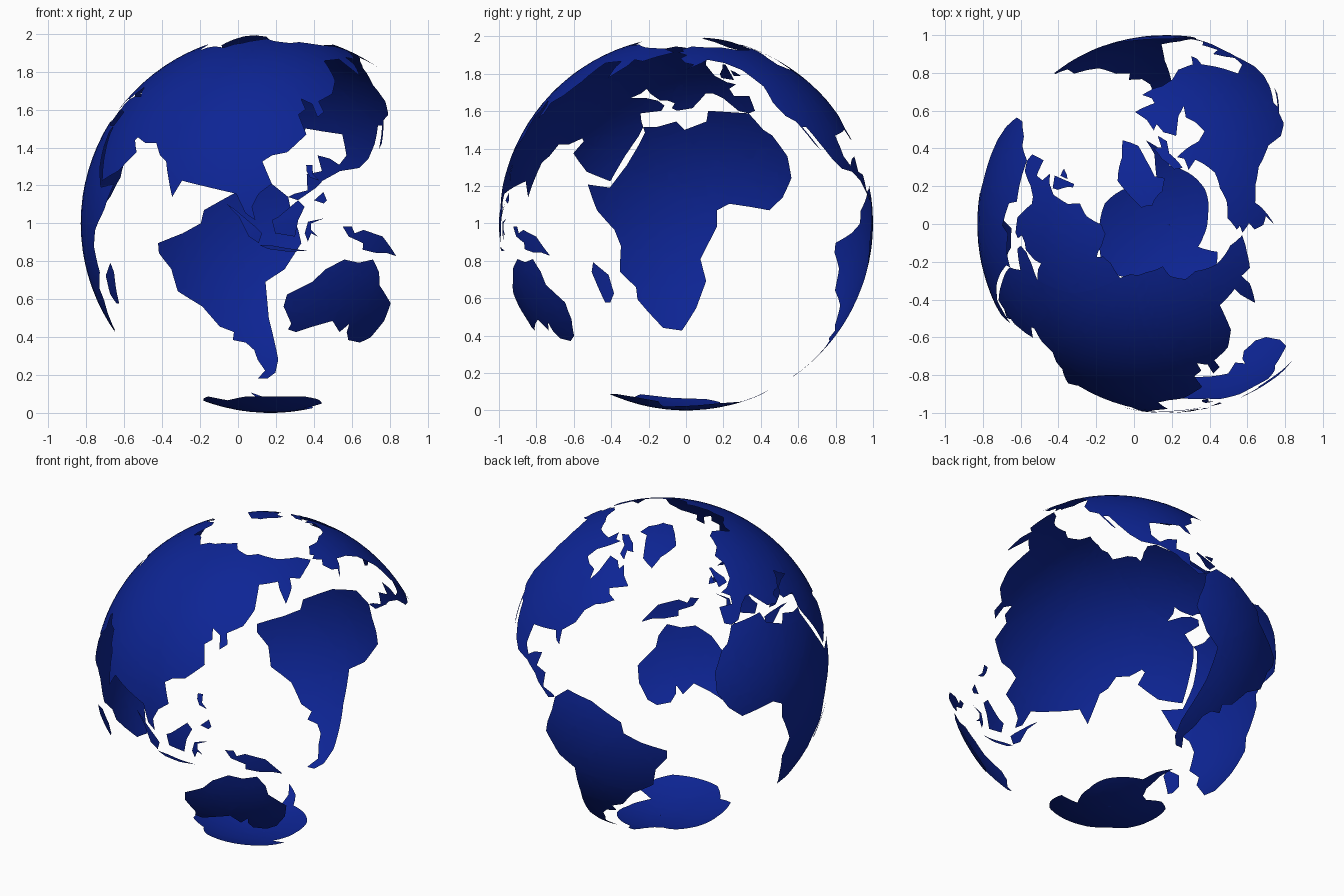
import bpy
import bmesh
from math import sin, cos, radians
from mathutils import Vector

RADIUS = 1.0
CENTRE = Vector((0.17, 0, 1))
FRONT_LONGITUDE = 108.5
GRID_STEP = 4

if "Cube" in bpy.data.objects:
    bpy.data.objects.remove(bpy.data.objects["Cube"], do_unlink=True)


def make_material(name, colour):
    material = bpy.data.materials.new(name)
    material.use_nodes = True
    material.diffuse_color = colour
    shader = material.node_tree.nodes["Principled BSDF"]
    shader.inputs["Base Color"].default_value = colour
    shader.inputs["Roughness"].default_value = 0.6
    return material


land_blue = make_material("deep blue", (0.004, 0.018, 0.3, 1))


def sphere_direction(longitude, latitude):
    """Unit vector for a longitude and latitude in degrees."""
    turn = radians(longitude - FRONT_LONGITUDE)
    lift = radians(latitude)
    return Vector((sin(turn) * cos(lift), -cos(turn) * cos(lift), sin(lift)))


def slice_along(bm, axis):
    """Cut the flat map into strips so that it can bend round the globe."""
    values = [vert.co[axis] for vert in bm.verts]
    normal = Vector((0, 0, 0))
    normal[axis] = 1
    first = int(min(values) // GRID_STEP) * GRID_STEP
    for cut in range(first, int(max(values)) + GRID_STEP, GRID_STEP):
        geometry = bm.verts[:] + bm.edges[:] + bm.faces[:]
        bmesh.ops.bisect_plane(bm, geom=geometry, dist=0.00001,
                               plane_co=normal * cut, plane_no=normal)


def land(name, outline):
    """Fill a coastline on a flat map, slice it and wrap it on the sphere."""
    bm = bmesh.new()
    bm.faces.new([bm.verts.new((lon, lat, 0)) for lon, lat in outline])
    bmesh.ops.triangulate(bm, faces=bm.faces[:])
    slice_along(bm, 0)
    slice_along(bm, 1)
    for vert in bm.verts:
        vert.co = sphere_direction(vert.co.x, vert.co.y) * RADIUS
    bmesh.ops.remove_doubles(bm, verts=bm.verts[:], dist=0.0002)
    bm.normal_update()
    inward = [face for face in bm.faces
              if face.normal.dot(face.calc_center_median()) < 0]
    bmesh.ops.reverse_faces(bm, faces=inward)
    for face in bm.faces:
        face.smooth = True
    mesh = bpy.data.meshes.new(name)
    bm.to_mesh(mesh)
    bm.free()
    mesh.materials.append(land_blue)
    obj = bpy.data.objects.new(name, mesh)
    obj.location = CENTRE
    bpy.context.collection.objects.link(obj)
    return obj


# Large continents, as longitude and latitude of the main capes and bays
land("africa", [
    (-6, 36), (10, 37), (11, 33), (19, 30), (22, 33), (29, 31), (34, 31),
    (33, 29), (35, 24), (38, 18), (43, 11), (51, 12), (47, 4), (41, -2),
    (39, -7), (40, -15), (35, -20), (35, -24), (32, -28), (27, -34),
    (20, -35), (18, -32), (15, -27), (12, -18), (14, -11), (9, -1), (9, 4),
    (5, 6), (-2, 5), (-8, 4), (-13, 8), (-17, 14), (-17, 21), (-13, 28),
    (-10, 30)])

land("europe", [
    (-9, 37), (-6, 36), (-2, 37), (0, 39), (3, 42), (7, 44), (10, 44),
    (12, 42), (16, 38), (17, 39), (18, 40), (14, 42), (12, 45), (14, 45),
    (20, 41), (22, 37), (24, 38), (23, 40), (26, 41), (29, 41), (28, 44),
    (31, 46), (34, 44), (36, 46), (39, 47), (38, 44), (42, 42), (55, 52),
    (68, 68), (54, 69), (46, 68), (44, 66), (38, 64), (33, 67), (41, 67),
    (37, 69), (28, 71), (19, 70), (13, 65), (5, 62), (7, 58), (11, 59),
    (13, 56), (17, 57), (18, 61), (22, 66), (25, 65), (21, 61), (29, 60),
    (23, 59), (20, 55), (11, 54), (10, 57), (8, 57), (8, 54), (4, 52),
    (-1, 49), (-5, 48), (-1, 46), (-2, 43), (-9, 43)])

land("asia", [
    (68, 68), (55, 52), (42, 42), (35, 42), (30, 41), (27, 39), (28, 37),
    (36, 36), (35, 33), (34, 31), (35, 28), (39, 21), (43, 13), (52, 16),
    (59, 22), (56, 26), (51, 24), (48, 30), (51, 28), (57, 27), (62, 25),
    (67, 25), (70, 21), (73, 19), (77, 8), (80, 13), (80, 16), (87, 21),
    (91, 22), (94, 17), (98, 16), (98, 9), (101, 3), (104, 1), (103, 5),
    (100, 13), (105, 9), (109, 12), (106, 19), (109, 21), (114, 22),
    (121, 28), (119, 35), (122, 37), (118, 39), (121, 41), (125, 39),
    (126, 34), (129, 36), (128, 40), (135, 43), (140, 49), (136, 54),
    (142, 59), (155, 60), (155, 57), (157, 51), (163, 57), (164, 61),
    (171, 60), (179, 63), (190, 66), (180, 69), (160, 70), (140, 73),
    (128, 72), (113, 74), (104, 77), (86, 74), (80, 72), (73, 71)])

land("north_america", [
    (-77, 8), (-80, 7), (-86, 11), (-88, 13), (-94, 16), (-101, 17),
    (-105, 20), (-109, 25), (-113, 31), (-115, 31), (-110, 23), (-112, 25),
    (-117, 33), (-121, 35), (-124, 40), (-124, 47), (-130, 55), (-138, 59),
    (-148, 61), (-152, 59), (-162, 55), (-157, 58), (-162, 59), (-165, 62),
    (-161, 64), (-168, 66), (-163, 67), (-166, 68), (-156, 71), (-141, 70),
    (-128, 70), (-115, 68), (-96, 68), (-94, 72), (-87, 69), (-81, 69),
    (-86, 66), (-93, 62), (-94, 58), (-88, 56), (-82, 55), (-80, 51),
    (-78, 55), (-78, 62), (-70, 61), (-66, 58), (-64, 60), (-61, 56),
    (-56, 52), (-66, 50), (-65, 48), (-61, 46), (-66, 44), (-70, 43),
    (-74, 40), (-76, 35), (-81, 31), (-80, 26), (-82, 27), (-84, 30),
    (-90, 29), (-97, 28), (-97, 21), (-94, 18), (-91, 20), (-87, 21),
    (-88, 16), (-83, 15), (-83, 10), (-79, 9)])

land("south_america", [
    (-77, 8), (-72, 12), (-62, 10), (-51, 4), (-50, 0), (-44, -3), (-35, -6),
    (-35, -9), (-39, -14), (-40, -21), (-48, -26), (-53, -33), (-58, -35),
    (-57, -38), (-62, -39), (-65, -42), (-66, -46), (-69, -51), (-65, -55),
    (-70, -55), (-74, -52), (-75, -46), (-73, -38), (-71, -30), (-70, -18),
    (-76, -14), (-81, -6), (-80, -2), (-78, 3)])

land("australia", [
    (114, -22), (113, -26), (116, -32), (115, -34), (118, -35), (124, -33),
    (131, -31), (135, -35), (138, -32), (138, -35), (140, -38), (146, -39),
    (150, -37), (153, -31), (153, -25), (146, -19), (145, -15), (142, -11),
    (141, -16), (139, -17), (135, -15), (137, -12), (132, -11), (129, -15),
    (126, -14), (122, -18)])

# South polar cap, closed along the pole
land("antarctica", [
    (-180, -78), (-150, -77), (-120, -74), (-100, -73), (-75, -72),
    (-68, -67), (-58, -63), (-62, -68), (-60, -75), (-50, -78), (-35, -78),
    (-20, -73), (0, -70), (30, -69), (55, -66), (70, -69), (90, -66),
    (110, -66), (135, -66), (150, -68), (170, -72), (163, -78), (180, -78),
    (180, -90), (-180, -90)])

# Northern islands
land("greenland", [
    (-44, 60), (-52, 64), (-54, 69), (-58, 75), (-70, 76), (-65, 80),
    (-35, 83), (-15, 81), (-20, 75), (-23, 70), (-38, 65)])
land("baffin_island", [
    (-66, 62), (-72, 64), (-74, 68), (-88, 72), (-80, 73), (-68, 70),
    (-62, 66), (-68, 66)])
land("great_britain", [
    (-5, 50), (1, 51), (1, 53), (-2, 56), (-3, 58), (-5, 58), (-3, 54),
    (-4, 52)])
land("ireland", [(-10, 52), (-6, 52), (-6, 55), (-8, 54)])

# Southern and eastern islands
land("madagascar", [
    (49, -12), (50, -15), (47, -25), (45, -25), (43, -22), (44, -16)])
land("sumatra", [
    (95, 6), (98, 4), (104, -1), (106, -3), (105, -6), (102, -4), (99, 2)])
land("java", [(105, -6.5), (109, -6.7), (114, -7.6), (120, -8.3), (114, -8.6), (108, -7.8)])
land("borneo", [
    (109, 1), (111, 2), (117, 7), (119, 5), (117, 1), (116, -4), (110, -3)])
land("sulawesi", [
    (120, 0.5), (125, 1.5), (121, 0), (121, -2), (123, -4), (121, -3), (120, -5.5),
    (119, -3)])
land("new_guinea", [
    (131, -1), (134, -1), (135, -3), (138, -2), (145, -4), (147, -6),
    (151, -10), (147, -9), (143, -9), (138, -8), (138, -6), (133, -4)])
land("luzon", [
    (120, 18), (122, 18), (122, 15), (124, 13), (121, 14), (120, 16)])
land("mindanao", [(122, 7), (125, 9.5), (126, 7), (125, 6)])
